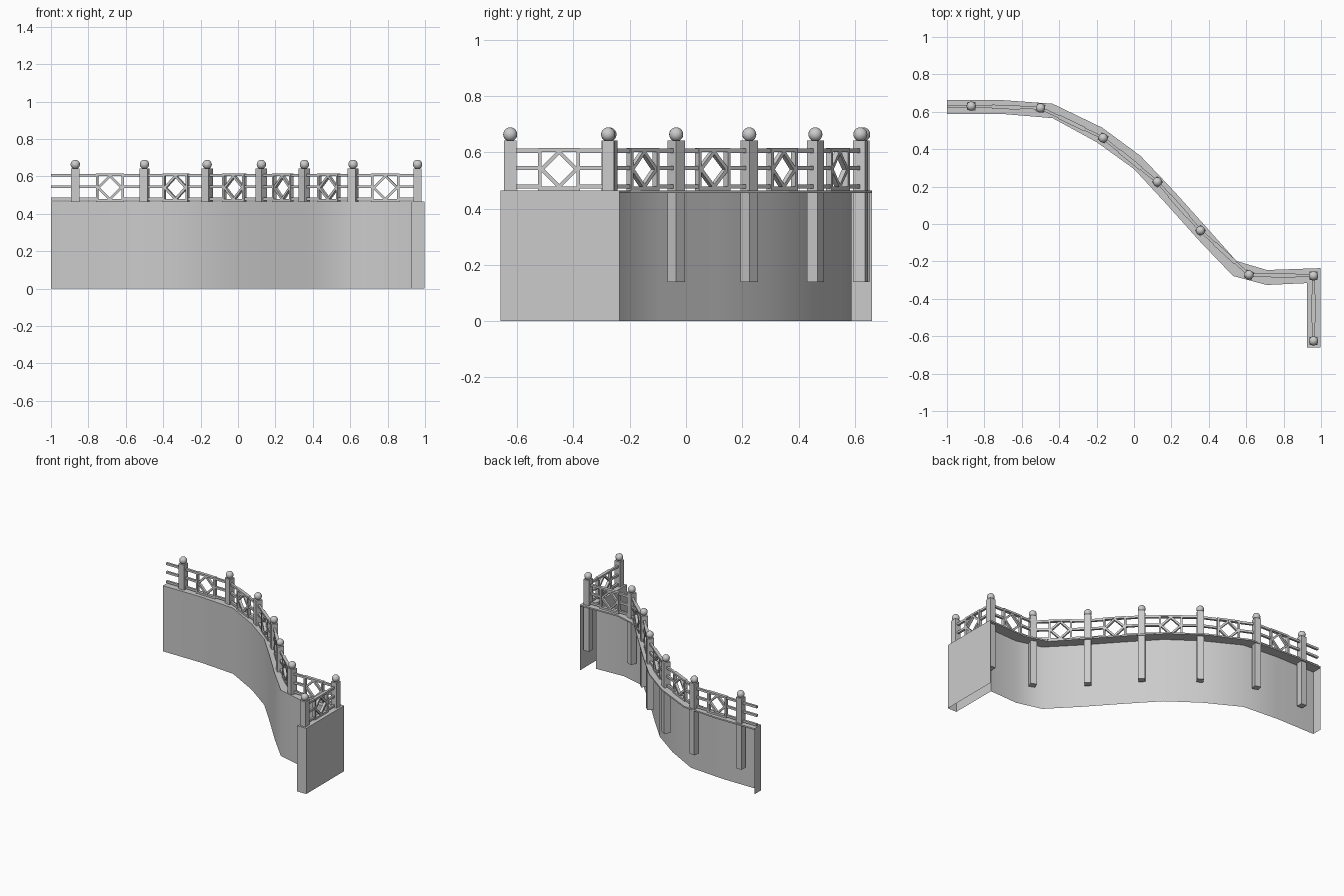
import bpy, bmesh, math
from mathutils import Vector, Matrix

if "Cube" in bpy.data.objects:
    bpy.data.objects.remove(bpy.data.objects["Cube"])

# Plan outlines of the terrace edge (front side and back side)
FRONT = [(-1, .588), (-.70, .588), (-.435, .566), (-.2, .438), (0, .294), (.163, .118),
         (.355, -.096), (.53, -.278), (.71, -.326), (.926, -.316)]
BACK = [(-1, .662), (-.70, .662), (-.435, .643), (-.17, .515), (.035, .364), (.21, .18),
        (.40, -.032), (.548, -.198), (.71, -.246), (.997, -.236)]
LEG = [(.926, -.66), (.997, -.66)]
POSTS = [Vector((x, y, 0)) for x, y in [(-.87, .63), (-.5, .62), (-.165, .46), (.125, .225),
         (.355, -.035), (.615, -.272), (.96, -.277), (.96, -.625)]]
CAP_TOP, CAP_BOT = .465, .455


def make(name, bm, smooth=None):
    me = bpy.data.meshes.new(name)
    bm.to_mesh(me)
    bm.free()
    ob = bpy.data.objects.new(name, me)
    bpy.context.collection.objects.link(ob)
    if smooth:
        bpy.ops.object.select_all(action='DESELECT')
        ob.select_set(True)
        bpy.context.view_layer.objects.active = ob
        bpy.ops.object.shade_smooth_by_angle(angle=math.radians(smooth))
    return ob


def box(bm, mat, size, centre=(0, 0, 0), tilt=0):
    m = (mat @ Matrix.Translation(centre) @ Matrix.Rotation(tilt, 4, 'Y')
         @ Matrix.Diagonal((*size, 1)))
    bmesh.ops.create_cube(bm, size=1, matrix=m)


def frame_at(p, direction):
    return Matrix.Translation(p) @ Matrix.Rotation(math.atan2(direction.y, direction.x), 4, 'Z')


# Retaining wall: open sheet around the front, both ends and the leg
bm = bmesh.new()
path = [BACK[0]] + FRONT + LEG + [BACK[-1]]
low = [bm.verts.new((x, y, 0)) for x, y in path]
high = [bm.verts.new((x, y, CAP_TOP - .001)) for x, y in path]
for i in range(len(path) - 1):
    bm.faces.new((low[i], low[i + 1], high[i + 1], high[i]))
make("retaining_wall", bm, 42)

# Thin coping slab on top of the wall
bm = bmesh.new()
f = bm.faces.new([bm.verts.new((x, y, CAP_BOT)) for x, y in FRONT + LEG + BACK[::-1]])
ext = bmesh.ops.extrude_face_region(bm, geom=[f])
bmesh.ops.translate(bm, vec=(0, 0, CAP_TOP - CAP_BOT),
                    verts=[v for v in ext["geom"] if isinstance(v, bmesh.types.BMVert)])
bmesh.ops.recalc_face_normals(bm, faces=bm.faces)
make("coping", bm)

# Posts with ball finials
for i, p in enumerate(POSTS):
    d = Vector((0, 0, 0))
    if i > 0:
        d += (p - POSTS[i - 1]).normalized()
    if i < len(POSTS) - 1 and i != 6:
        d += (POSTS[i + 1] - p).normalized()
    bm = bmesh.new()
    box(bm, frame_at(p, d), (.044, .044, .643 - .14), (0, 0, (.643 + .14) / 2))
    make("post", bm)
    bm = bmesh.new()
    bmesh.ops.create_uvsphere(bm, u_segments=16, v_segments=10, radius=.025,
                              matrix=Matrix.Translation((p.x, p.y, .664)))
    make("ball_finial", bm, 60)

# Railing spans: three rails each side of a square panel holding a diamond
RAIL_Z = (.606, .545, .479)
HALF, MID, T = .075, .540, .013
for a, b in zip(POSTS, POSTS[1:]):
    m = frame_at((a + b) / 2, b - a)
    side = (b - a).length / 2 - HALF
    bm = bmesh.new()
    for z in RAIL_Z:
        for s in (-1, 1):
            box(bm, m, (side, .015, .015), (s * (HALF + side / 2), 0, z))
    make("rails", bm)
    bm = bmesh.new()
    for s in (-1, 1):
        box(bm, m, (T, .022, 2 * HALF), (s * (HALF - T / 2), 0, MID))
        box(bm, m, (2 * HALF - 2 * T, .022, T), (0, 0, MID + s * (HALF - T / 2)))
        for t in (-1, 1):
            r = (HALF - T) / 2
            box(bm, m, (r * 2.83, .018, T), (s * r, 0, MID + t * r), s * t * math.pi / 4)
    make("diamond_panel", bm)

# Rail stubs running past the first post to the open end
bm = bmesh.new()
for z in RAIL_Z:
    box(bm, Matrix(), (.13, .015, .015), (-.935, .63, z))
make("end_rails", bm)
